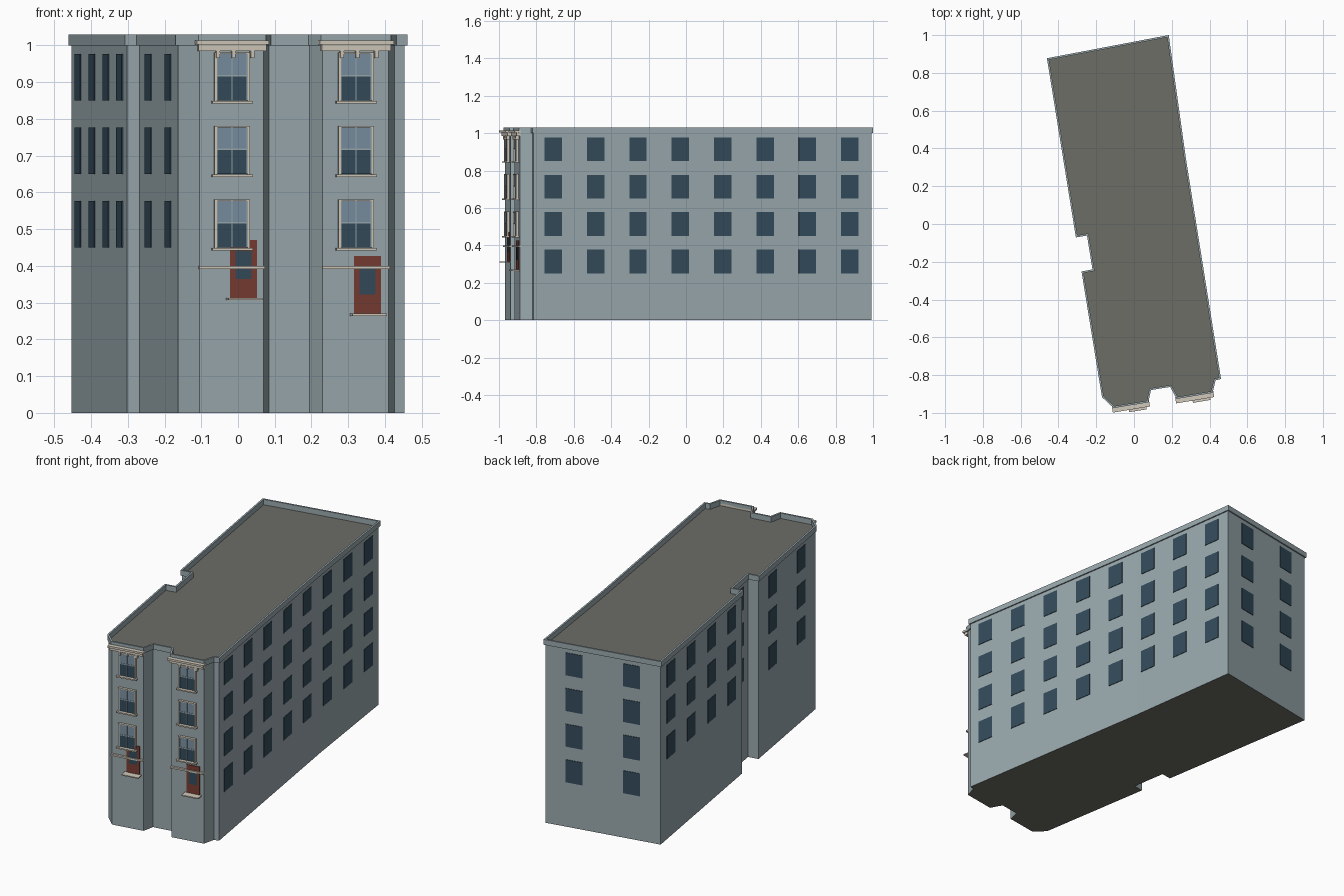
import bpy, bmesh
from mathutils import Vector

if "Cube" in bpy.data.objects:
    bpy.data.objects.remove(bpy.data.objects["Cube"])


def mat(name, r, g, b):
    m = bpy.data.materials.new(name)
    m.diffuse_color = [(c / 255) ** 2.2 for c in (r, g, b)] + [1]
    m.use_nodes = True
    m.node_tree.nodes["Principled BSDF"].inputs["Base Color"].default_value = m.diffuse_color
    return m


WALL = mat("wall_grey", 152, 167, 172)
ROOF = mat("roof_grey", 108, 109, 102)
GLASS = mat("dark_glass", 54, 76, 91)
PALE = mat("pale_glass", 120, 143, 160)
CREAM = mat("cream_trim", 208, 200, 186)
RED = mat("red_door", 118, 62, 52)

# Footprint, counter-clockwise from the front left corner
FOOT = [Vector(p) for p in [
    (-0.163, -0.913), (-0.105, -0.967), (0.07, -0.938), (0.084, -0.873),
    (0.195, -0.855), (0.23, -0.918), (0.41, -0.888), (0.426, -0.822),
    (0.453, -0.815), (0.268, 0.345), (0.178, 0.992), (-0.453, 0.872),
    (-0.302, -0.063), (-0.243, -0.053), (-0.212, -0.246), (-0.27, -0.257)]]
BAY1, BAY2 = (FOOT[1], FOOT[2]), (FOOT[5], FOOT[6])


def finish(name, bm, *mats):
    bmesh.ops.recalc_face_normals(bm, faces=bm.faces[:])
    me = bpy.data.meshes.new(name)
    bm.to_mesh(me)
    bm.free()
    for m in mats:
        me.materials.append(m)
    ob = bpy.data.objects.new(name, me)
    bpy.context.collection.objects.link(ob)
    return ob


def offset(poly, d):
    """Mitred outward offset of a counter-clockwise outline."""
    out = []
    for i, p in enumerate(poly):
        a = (p - poly[i - 1]).normalized()
        b = (poly[(i + 1) % len(poly)] - p).normalized()
        na, nb = Vector((a.y, -a.x)), Vector((b.y, -b.x))
        out.append(p + (na + nb) * d / (1 + na.dot(nb)))
    return out


def wall_boxes(name, material, items):
    """Boxes on walls: (wall, u0, u1, z0, z1, depth), u measured along the wall."""
    bm = bmesh.new()
    for (p, q), u0, u1, z0, z1, depth in items:
        d = (q - p).normalized()
        n = Vector((d.y, -d.x))
        ring = [p + d * u + n * w for u, w in
                ((u0, -0.003), (u1, -0.003), (u1, depth), (u0, depth))]
        lo = [bm.verts.new((v.x, v.y, z0)) for v in ring]
        hi = [bm.verts.new((v.x, v.y, z1)) for v in ring]
        bm.faces.new(lo)
        bm.faces.new(hi)
        for i in range(4):
            j = (i + 1) % 4
            bm.faces.new((lo[i], lo[j], hi[j], hi[i]))
    return finish(name, bm, material)


# Main block with roof
bm = bmesh.new()
base = bm.faces.new([bm.verts.new((p.x, p.y, 0)) for p in FOOT])
ext = bmesh.ops.extrude_face_region(bm, geom=[base], use_keep_orig=True)
bmesh.ops.translate(bm, vec=(0, 0, 1.0),
                    verts=[v for v in ext["geom"] if isinstance(v, bmesh.types.BMVert)])
bm.normal_update()
for f in bm.faces:
    f.material_index = 1 if abs(f.normal.z) > 0.5 else 0
finish("building_body", bm, WALL, ROOF)

# Parapet ring
bm = bmesh.new()
outer, inner = offset(FOOT, 0.007), offset(FOOT, -0.003)
rings = [[bm.verts.new((p.x, p.y, z)) for p in poly]
         for poly, z in ((outer, 1.0), (outer, 1.03), (inner, 1.03), (inner, 1.0))]
for k in range(4):
    a, b = rings[k], rings[(k + 1) % 4]
    for i in range(len(FOOT)):
        j = (i + 1) % len(FOOT)
        bm.faces.new((a[i], a[j], b[j], b[i]))
finish("parapet", bm, WALL)


# Plain windows on the side, back and notch walls
def window_grid(name, wall, us, rows, width=0.094):
    wall_boxes(name, GLASS, [(wall, u - width / 2, u + width / 2, z, z + 0.127, 0.003)
                             for u in us for z in rows])


def spaced(wall, n):
    length = (wall[1] - wall[0]).length
    return [length * (i + 0.5) / n for i in range(n)]


ALL_ROWS, UPPER = (0.25, 0.45, 0.65, 0.85), (0.45, 0.65, 0.85)
right_front, right_rear = (FOOT[8], FOOT[9]), (FOOT[9], FOOT[10])
slant = (FOOT[9] - FOOT[8]).length / (FOOT[9].y - FOOT[8].y)
ys = [-0.71 + 0.2265 * i for i in range(8)]
window_grid("right_front_windows", right_front,
            [(y - FOOT[8].y) * slant for y in ys[:5]], ALL_ROWS)
window_grid("right_rear_windows", right_rear,
            [(y - FOOT[9].y) * 1.01 for y in ys[5:]], ALL_ROWS)
for name, i, n, rows in (("back_windows", 10, 2, ALL_ROWS),
                         ("left_rear_windows", 11, 4, UPPER),
                         ("notch_windows", 13, 1, UPPER)):
    wall = (FOOT[i], FOOT[i + 1])
    window_grid(name, wall, spaced(wall, n), rows)
wall = (FOOT[15], FOOT[0])
window_grid("left_front_windows", wall, spaced(wall, 2), UPPER)

# Bay fronts: sash windows, doors, string courses, cornices
for side, bay, door_z in (("left", BAY1, 0.313), ("right", BAY2, 0.27)):
    L = (bay[1] - bay[0]).length
    c = L / 2
    lower, upper, bars, trim = [], [], [], []
    for z in UPPER:
        lower.append((bay, c - 0.045, c + 0.045, z, z + 0.068, 0.006))
        upper.append((bay, c - 0.045, c + 0.045, z + 0.068, z + 0.127, 0.008))
        bars += [(bay, c - 0.0015, c + 0.0015, z, z + 0.127, 0.010),
                 (bay, c - 0.043, c + 0.043, z + 0.065, z + 0.070, 0.010)]
        bars += [(bay, c + s * 0.042 - 0.002, c + s * 0.042 + 0.002, z, z + 0.127, 0.010)
                 for s in (-1, 1)]
        trim += [(bay, c + s * 0.046 - 0.003, c + s * 0.046 + 0.003, z - 0.002, z + 0.13, 0.014)
                 for s in (-1, 1)]
        trim += [(bay, c - 0.049, c + 0.049, z + 0.126, z + 0.131, 0.014),
                 (bay, c - 0.056, c + 0.056, z - 0.008, z - 0.001, 0.022)]
    wall_boxes(side + "_lower_sashes", GLASS, lower)
    wall_boxes(side + "_upper_sashes", PALE, upper)
    wall_boxes(side + "_sash_bars", WALL, bars)
    wall_boxes(side + "_window_trim", CREAM, trim)

    # Door with glass panel and step
    d = c + 0.032
    wall_boxes(side + "_door", RED, [(bay, d - 0.037, d + 0.037, door_z, door_z + 0.157, 0.004)])
    wall_boxes(side + "_door_glass", GLASS,
               [(bay, d - 0.022, d + 0.022, door_z + 0.052, door_z + 0.127, 0.006)])
    wall_boxes(side + "_door_step", CREAM,
               [(bay, d - 0.047, d + 0.047, door_z - 0.006, door_z, 0.042)])

    # String course, stepped cornice and brackets
    wall_boxes(side + "_string_course", CREAM, [(bay, -0.002, L + 0.002, 0.391, 0.4, 0.012)])
    wall_boxes(side + "_cornice", CREAM,
               [(bay, -0.012, L + 0.010, 1.002, 1.013, 0.030),
                (bay, -0.005, L + 0.004, 0.985, 1.002, 0.018)])
    wall_boxes(side + "_cornice_brackets", CREAM,
               [(bay, c + o - 0.005, c + o + 0.005, 0.966, 0.986, 0.018)
                for o in (-0.04, 0.003, 0.055)])
